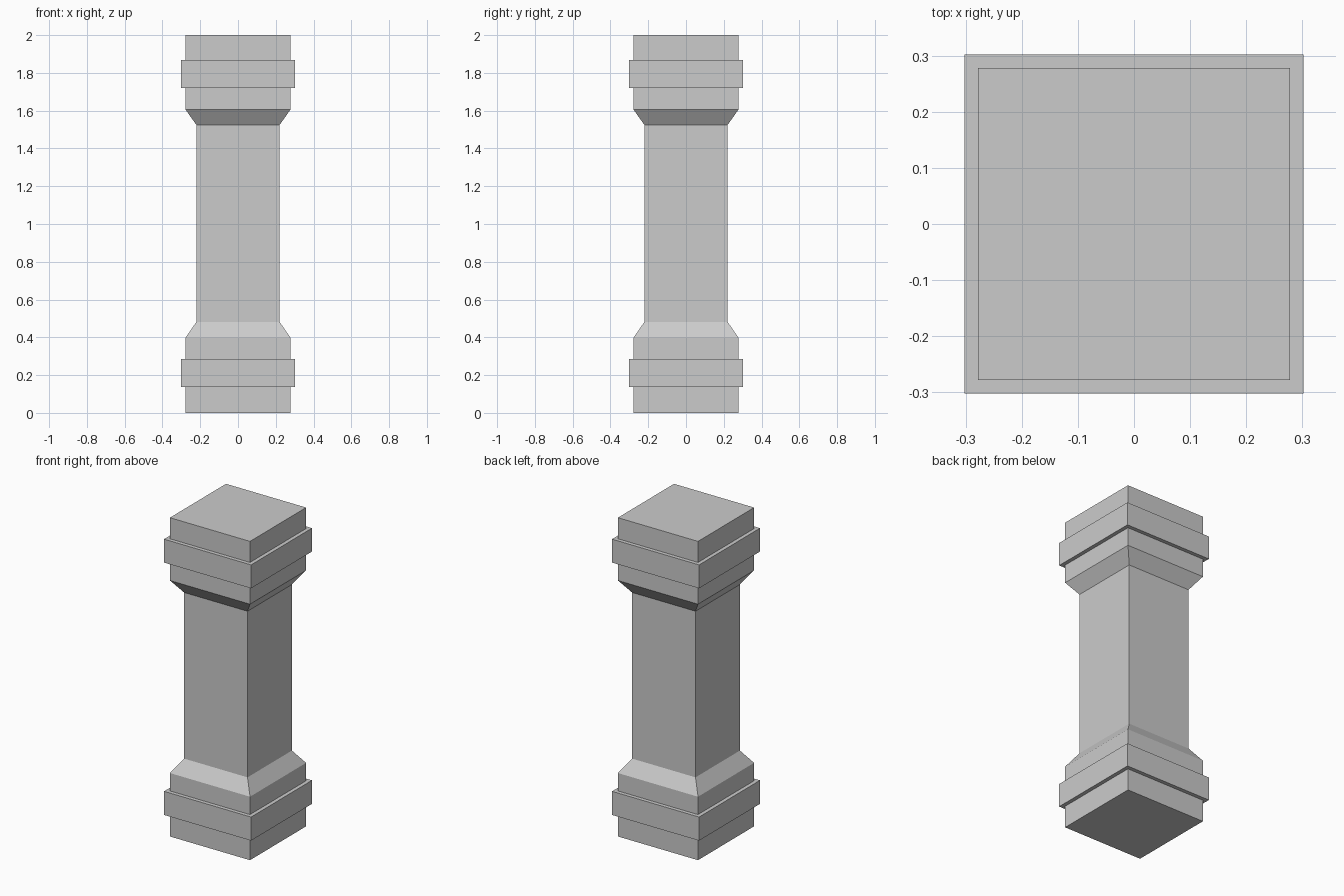
import bpy, bmesh

if "Cube" in bpy.data.objects:
    bpy.data.objects.remove(bpy.data.objects["Cube"])

BLOCK, BAND, SHAFT = 0.278, 0.302, 0.22   # half widths


def square_loft(name, profile, cap_bottom=False, cap_top=False):
    """Skin a stack of square rings given as (half width, height)."""
    bm = bmesh.new()
    rings = [[bm.verts.new((sx * r, sy * r, z))
              for sx, sy in ((-1, -1), (1, -1), (1, 1), (-1, 1))]
             for r, z in profile]
    for low, high in zip(rings, rings[1:]):
        for i in range(4):
            j = (i + 1) % 4
            bm.faces.new((low[i], low[j], high[j], high[i]))
    if cap_bottom:
        bm.faces.new(rings[0][::-1])
    if cap_top:
        bm.faces.new(rings[-1])
    mesh = bpy.data.meshes.new(name)
    bm.to_mesh(mesh)
    bm.free()
    obj = bpy.data.objects.new(name, mesh)
    bpy.context.collection.objects.link(obj)
    return obj


# Base: block, projecting band, block, taper in to the shaft
square_loft("base", [(BLOCK, 0), (BLOCK, 0.138), (BAND, 0.138), (BAND, 0.286),
                     (BLOCK, 0.286), (BLOCK, 0.398), (SHAFT, 0.482)],
            cap_bottom=True)

# Plain square shaft
square_loft("shaft", [(SHAFT, 0.482), (SHAFT, 1.524)])

# Capital: taper out, block, projecting band, top block
square_loft("capital", [(SHAFT, 1.524), (BLOCK, 1.606), (BLOCK, 1.721),
                        (BAND, 1.721), (BAND, 1.868), (BLOCK, 1.868),
                        (BLOCK, 2.0)],
            cap_top=True)
